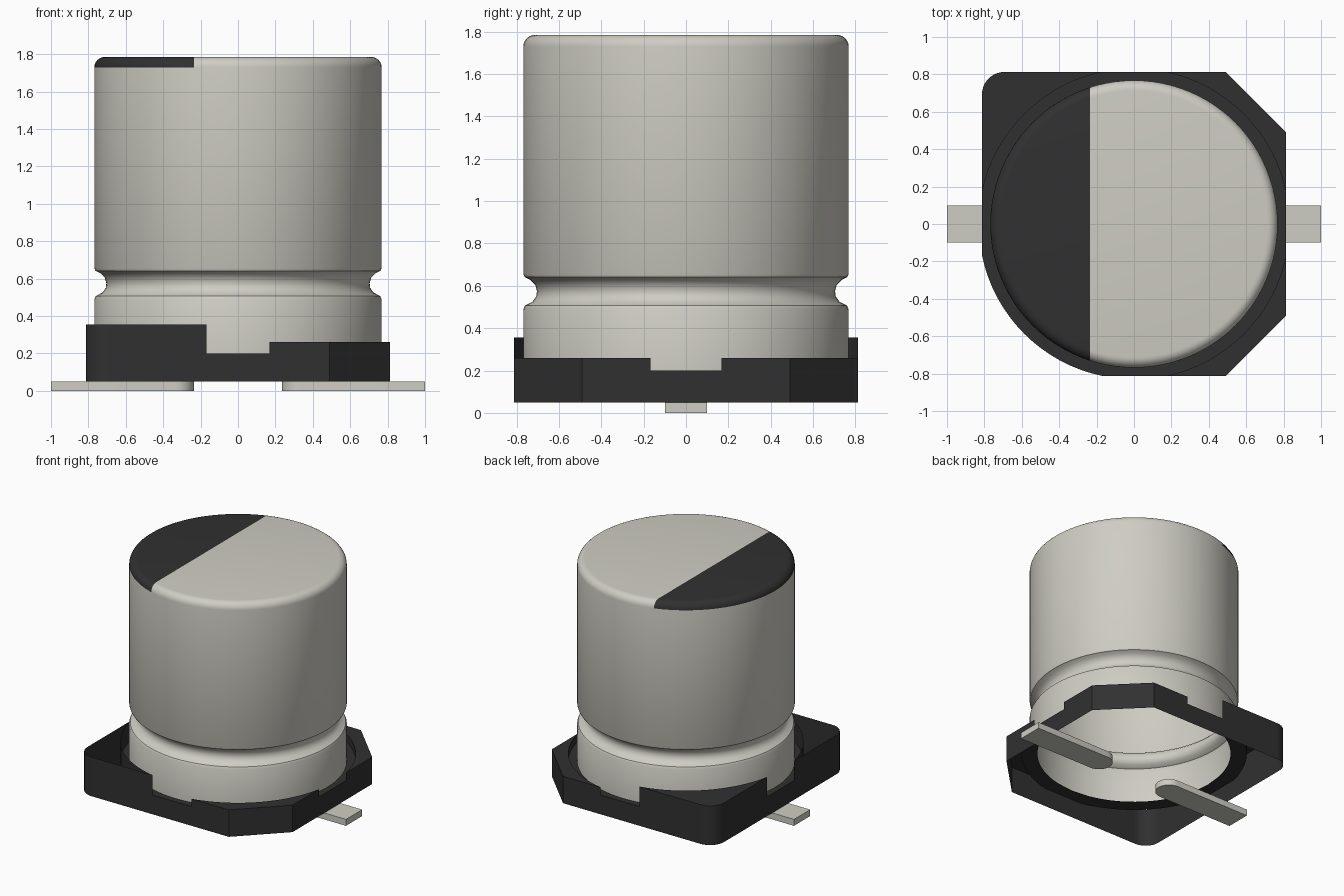
import bpy, bmesh, math
from mathutils import Matrix, Vector

cube = bpy.data.objects.get("Cube")
if cube:
    bpy.data.objects.remove(cube, do_unlink=True)


def material(name, rgb):
    m = bpy.data.materials.new(name)
    m.use_nodes = True
    col = (*rgb, 1.0)
    m.diffuse_color = col
    m.node_tree.nodes["Principled BSDF"].inputs["Base Color"].default_value = col
    return m


METAL = material("pale aluminium", (0.62, 0.61, 0.55))
BLACK = material("black plastic", (0.03, 0.03, 0.03))


def finish(name, bm, mats, smooth=False):
    bmesh.ops.remove_doubles(bm, verts=bm.verts, dist=1e-5)
    me = bpy.data.meshes.new(name)
    bm.to_mesh(me)
    bm.free()
    ob = bpy.data.objects.new(name, me)
    bpy.context.collection.objects.link(ob)
    for m in mats:
        me.materials.append(m)
    if smooth:
        bpy.ops.object.select_all(action='DESELECT')
        ob.select_set(True)
        bpy.context.view_layer.objects.active = ob
        bpy.ops.object.shade_smooth_by_angle(angle=math.radians(35))
    return ob


def arc(cx, cy, r, a0, a1, n):
    return [(cx + r * math.cos(a0 + (a1 - a0) * i / n),
             cy + r * math.sin(a0 + (a1 - a0) * i / n)) for i in range(n + 1)]


def face(bm, pts):
    bm.faces.new([bm.verts.new(p) for p in pts])


def strip(bm, pts, z0, z1):
    # Upright wall along a path
    for (ax, ay), (bx, by) in zip(pts, pts[1:]):
        face(bm, [(ax, ay, z0), (bx, by, z0), (bx, by, z1), (ax, ay, z1)])


# Can: revolved profile, open below, crimped neck and rounded top rim
TOP, R, SEG = 1.785, 0.768, 96
profile = [(R, 0.20), (R, 0.49), (0.76, 0.507), (0.725, 0.525), (0.707, 0.55),
           (0.704, 0.575), (0.712, 0.605), (0.735, 0.628), (0.762, 0.642), (R, 0.655)]
profile += arc(R - 0.055, TOP - 0.055, 0.055, 0, math.pi / 2, 6)
bm = bmesh.new()
rings = []
for r, z in profile:
    rings.append([bm.verts.new((r * math.cos(2 * math.pi * i / SEG),
                                r * math.sin(2 * math.pi * i / SEG), z)) for i in range(SEG)])
for lo, hi in zip(rings, rings[1:]):
    for i in range(SEG):
        j = (i + 1) % SEG
        bm.faces.new((lo[i], lo[j], hi[j], hi[i]))
bm.faces.new(rings[-1])

# Polarity mark: cut the cap along x and darken one side
MARK_X = -0.235
cap = [f for f in bm.faces if f.calc_center_median().z > TOP - 0.055]
geom = cap + list({e for f in cap for e in f.edges}) + list({v for f in cap for v in f.verts})
bmesh.ops.bisect_plane(bm, geom=geom, plane_co=(MARK_X, 0, 0), plane_no=(1, 0, 0))
for f in bm.faces:
    c = f.calc_center_median()
    if c.z > TOP - 0.055 and c.x < MARK_X:
        f.material_index = 1
finish("can", bm, [METAL, BLACK], smooth=True)

# Base: thin walled tray with a round recess that breaks through each side
H, RR, HOLE = 0.813, 0.83, 0.71
BOTTOM, FLOOR = 0.05, 0.20
A = math.acos(H / RR)
N = RR * math.sin(A)
bm = bmesh.new()
chamfer = [(H, N), (H, 0.49), (0.49, H), (N, H)]
rounded = [(H, N)] + arc(H - 0.12, H - 0.12, 0.12, 0, math.pi / 2, 8) + [(N, H)]
recess = arc(0, 0, RR, math.pi / 2 - A, A, 16)
# Corner order: back +x, back -x, front -x, front +x
corners = [(chamfer, 0.26, True), (rounded, 0.355, True),
           (rounded, 0.355, False), (chamfer, 0.26, True)]
for k, (outer, top, capped) in enumerate(corners):
    rot = Matrix.Rotation(k * math.pi / 2, 2)
    out = [tuple(rot @ Vector(p)) for p in outer]
    inn = [tuple(rot @ Vector(p)) for p in recess]
    side = [tuple(rot @ Vector(p)) for p in ((H, -N), (H, N))]
    strip(bm, out, BOTTOM, top)
    strip(bm, inn, FLOOR, top)
    strip(bm, side, BOTTOM, FLOOR)
    if capped:
        face(bm, [(x, y, top) for x, y in out + inn[1:-1]])

# Recess floor ring
angles = []
for k in range(4):
    q = k * math.pi / 2
    angles += [q - A, q, q + A]
    angles += [q + A + (math.pi / 2 - 2 * A) * i / 16 for i in range(1, 16)]
ring = []
for a in angles:
    c, s = math.cos(a), math.sin(a)
    r = min(RR, H / max(abs(c), abs(s)))
    ring.append(((HOLE * c, HOLE * s, FLOOR), (r * c, r * s, FLOOR)))
for (i0, o0), (i1, o1) in zip(ring, ring[1:] + ring[:1]):
    face(bm, [i0, o0, o1, i1])
finish("base_tray", bm, [BLACK])

# Leads: flat strips with rounded inner ends
for name, turn in (("left_lead", 0), ("right_lead", math.pi)):
    bm = bmesh.new()
    outline = [(1.0, -0.1), (1.0, 0.1)] + arc(0.335, 0, 0.1, math.pi / 2, 1.5 * math.pi, 16)
    f = bm.faces.new([bm.verts.new((x, y, 0)) for x, y in outline])
    ext = bmesh.ops.extrude_face_region(bm, geom=[f])
    bmesh.ops.translate(bm, vec=(0, 0, BOTTOM),
                        verts=[g for g in ext["geom"] if isinstance(g, bmesh.types.BMVert)])
    bmesh.ops.rotate(bm, verts=bm.verts, cent=(0, 0, 0), matrix=Matrix.Rotation(turn, 3, 'Z'))
    bmesh.ops.recalc_face_normals(bm, faces=bm.faces)
    finish(name, bm, [METAL], smooth=True)
